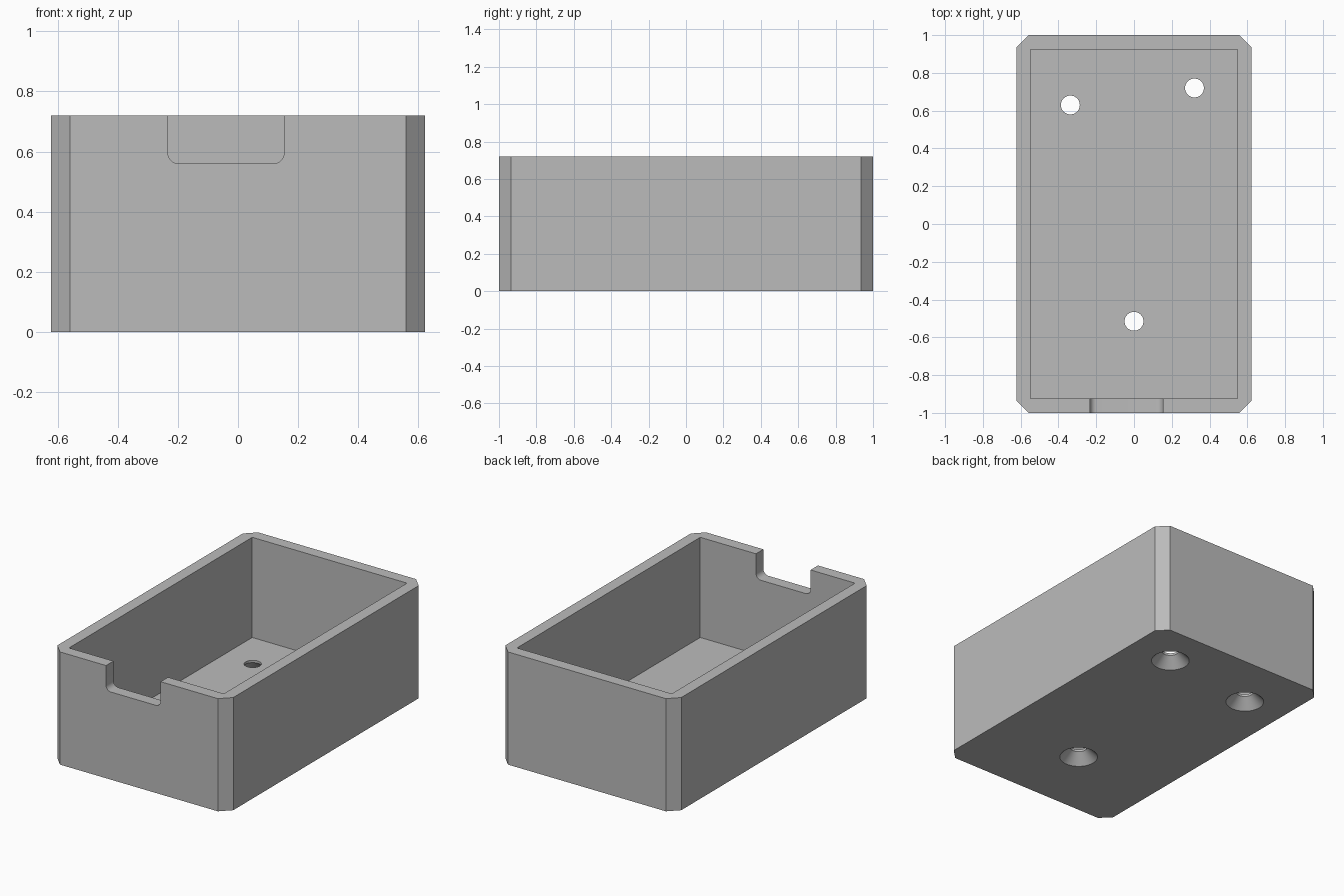
import bpy
import bmesh
import math
from mathutils import Vector

default = bpy.data.objects.get("Cube")
if default:
    bpy.data.objects.remove(default)

HALF_X, HALF_Y, HEIGHT = 0.622, 1.0, 0.72
WALL, FLOOR, CHAMFER = 0.075, 0.08, 0.064

grey = bpy.data.materials.new("plain grey")
grey.use_nodes = True
colour = (0.5, 0.5, 0.5, 1)
grey.diffuse_color = colour
grey.node_tree.nodes["Principled BSDF"].inputs["Base Color"].default_value = colour


def loft(name, rings):
    """Closed solid through a stack of matching rings."""
    bm = bmesh.new()
    loops = [[bm.verts.new(p) for p in ring] for ring in rings]
    n = len(loops[0])
    for a, b in zip(loops, loops[1:]):
        for i in range(n):
            j = (i + 1) % n
            bm.faces.new((a[i], a[j], b[j], b[i]))
    bm.faces.new(loops[0])
    bm.faces.new(loops[-1])
    bmesh.ops.recalc_face_normals(bm, faces=bm.faces)
    mesh = bpy.data.meshes.new(name)
    bm.to_mesh(mesh)
    bm.free()
    mesh.materials.append(grey)
    obj = bpy.data.objects.new(name, mesh)
    bpy.context.collection.objects.link(obj)
    return obj


def cut(target, cutter):
    """Subtract the cutter and discard it."""
    cutter.hide_render = True
    mod = target.modifiers.new("cut", "BOOLEAN")
    mod.operation = "DIFFERENCE"
    mod.solver = "EXACT"
    mod.object = cutter
    bpy.context.view_layer.objects.active = target
    bpy.ops.object.modifier_apply(modifier=mod.name)
    bpy.data.objects.remove(cutter)


def arc(cx, cy, r, start, end, steps):
    return [(cx + r * math.cos(a), cy + r * math.sin(a))
            for a in (start + (end - start) * i / steps for i in range(steps + 1))]


# Outer block with chamfered upright corners
x, y, c = HALF_X, HALF_Y, CHAMFER
outline = [(x - c, -y), (x, c - y), (x, y - c), (x - c, y),
           (c - x, y), (-x, y - c), (-x, c - y), (c - x, -y)]
tray = loft("tray", [[(px, py, z) for px, py in outline] for z in (0, HEIGHT)])

# Square-cornered cavity
ix, iy = HALF_X - WALL, HALF_Y - WALL
inner = [(-ix, -iy), (ix, -iy), (ix, iy), (-ix, iy)]
cut(tray, loft("cavity_cutter", [[(px, py, z) for px, py in inner]
                                 for z in (FLOOR, HEIGHT + 0.1)]))

# Round-cornered notch in the front rim
left, right, bottom, r = -0.233, 0.153, 0.56, 0.035
notch = ([(right, HEIGHT + 0.1), (left, HEIGHT + 0.1)]
         + arc(left + r, bottom + r, r, math.pi, 1.5 * math.pi, 8)
         + arc(right - r, bottom + r, r, 1.5 * math.pi, 2 * math.pi, 8))
cut(tray, loft("notch_cutter", [[(px, py, pz) for px, pz in notch]
                                for py in (-HALF_Y - 0.1, -iy + 0.1)]))

# Three countersunk screw holes through the floor
hole_r, sink_r, sink_depth, over = 0.05, 0.113, 0.065, 0.02
slope = (sink_r - hole_r) / sink_depth
profile = [(sink_r + over * slope, -over), (hole_r, sink_depth), (hole_r, FLOOR + over)]
for hx, hy in ((-0.337, 0.63), (0.32, 0.72), (0, -0.515)):
    rings = [[Vector((px, py, z)) for px, py in arc(hx, hy, rad, 0, 2 * math.pi, 48)[:-1]]
             for rad, z in profile]
    cut(tray, loft("screw_hole_cutter", rings))

# Smooth the round surfaces, keep the edges sharp
bpy.ops.object.select_all(action="DESELECT")
tray.select_set(True)
bpy.context.view_layer.objects.active = tray
bpy.ops.object.shade_smooth_by_angle(angle=math.radians(25))
